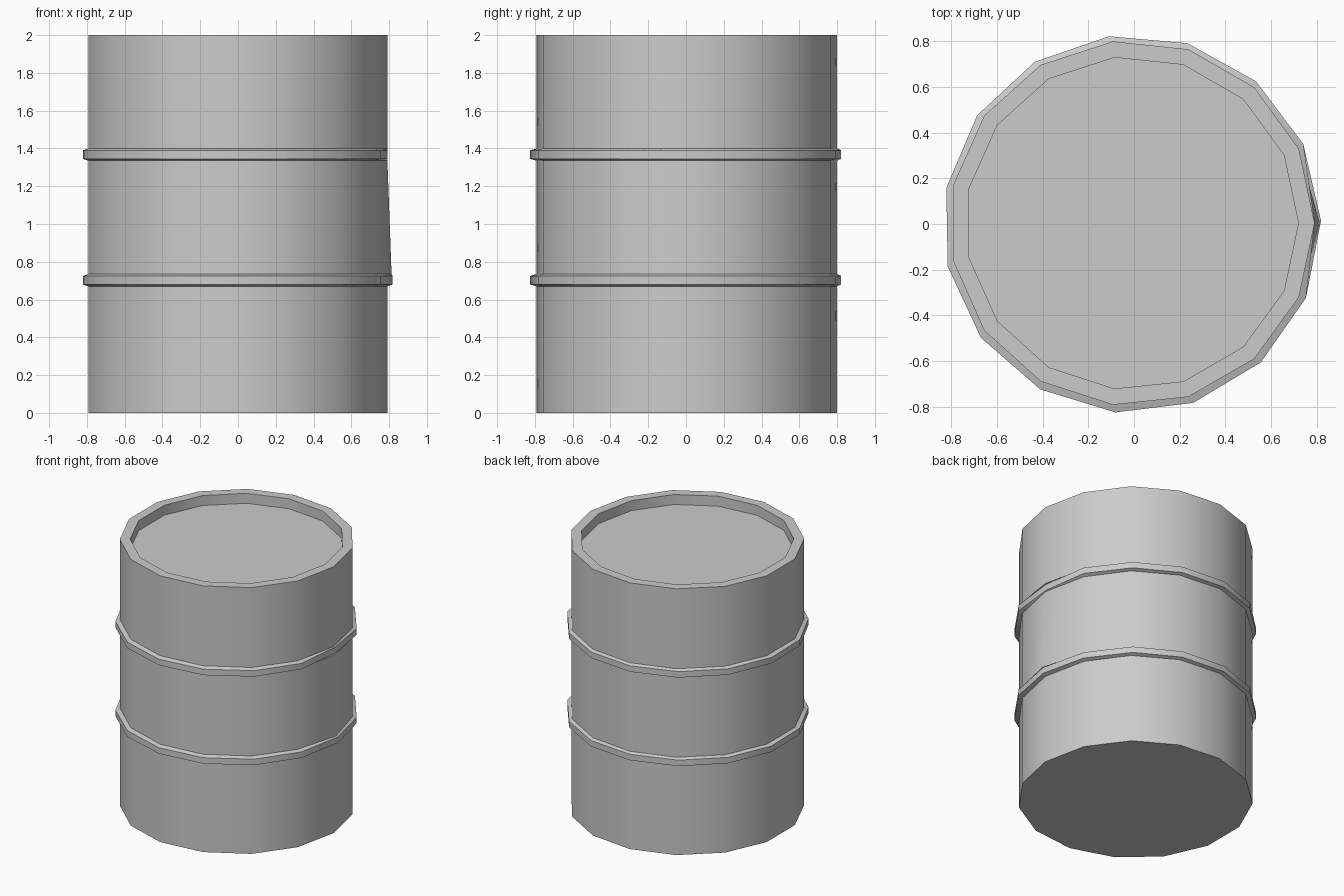
import bpy, bmesh
from math import sin, cos, radians

if "Cube" in bpy.data.objects:
    bpy.data.objects.remove(bpy.data.objects["Cube"])

SIDES = 15
R_BODY, R_RIB, R_LID = 0.80, 0.828, 0.729
CX, CY = -0.009, 0.004


def rib(low, high):
    # bevelled raised band on the wall
    return [(R_BODY, low), (R_RIB, low + 0.01), (R_RIB, high - 0.01), (R_BODY, high)]


# Profile of (radius, height), from the base up the wall, over the rim, down to the lid
profile = ([(R_BODY, 0)] + rib(0.67, 0.735) + rib(1.335, 1.40)
           + [(R_BODY, 2), (R_LID, 2), (R_LID, 1.925)])

# Dented column at angle 0: upper rib flattened, lower rib's top edge pulled out
dent = {4: 0.822, 6: R_BODY, 7: R_BODY}

bm = bmesh.new()
rows = []
for i, (r, z) in enumerate(profile):
    row = []
    for k in range(SIDES):
        rad = dent.get(i, r) if k == 0 else r
        on_rib = r == R_RIB
        a = radians(360 / SIDES * k + (1 if on_rib else 0))
        row.append(bm.verts.new((CX + rad * cos(a), (0 if on_rib else CY) + rad * sin(a), z)))
    rows.append(row)

# Wall and rim
for low, high in zip(rows, rows[1:]):
    for k in range(SIDES):
        n = (k + 1) % SIDES
        bm.faces.new((low[k], low[n], high[n], high[k]))

# Base and recessed lid
bm.faces.new(rows[0][::-1])
bm.faces.new(rows[-1])

mesh = bpy.data.meshes.new("barrel")
bm.to_mesh(mesh)
bm.free()
barrel = bpy.data.objects.new("barrel", mesh)
bpy.context.collection.objects.link(barrel)

# Smooth wall with sharp rim and ribs
bpy.context.view_layer.objects.active = barrel
barrel.select_set(True)
bpy.ops.object.shade_smooth_by_angle(angle=radians(30))
